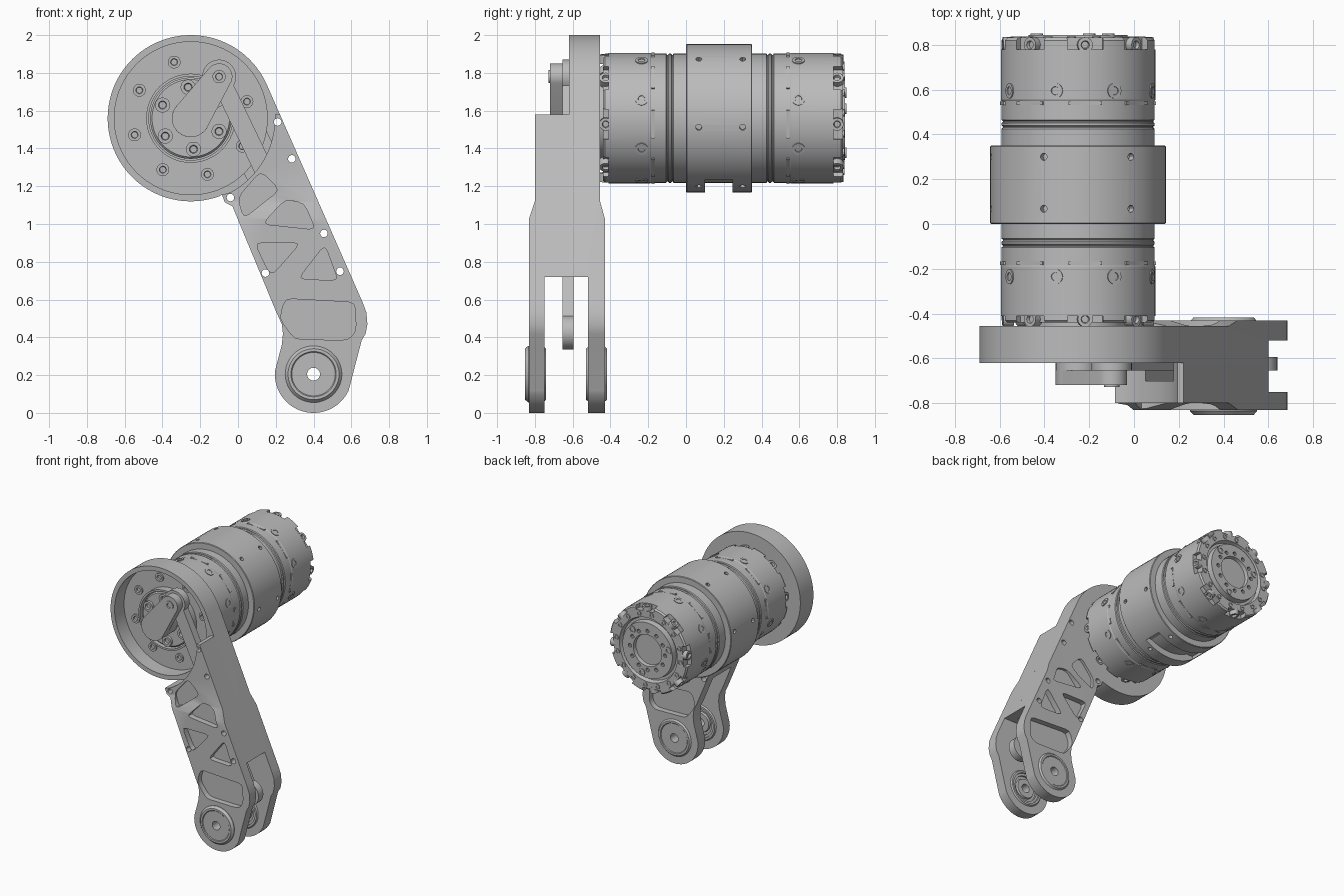
import bpy, bmesh
from math import radians, cos, sin, pi
from mathutils import Matrix, Vector

if "Cube" in bpy.data.objects:
    bpy.data.objects.remove(bpy.data.objects["Cube"])

SHADE = (0.5, 0.5, 0.5, 1)
grey = bpy.data.materials.new("machined grey")
grey.use_nodes = True
grey.diffuse_color = SHADE
grey.node_tree.nodes["Principled BSDF"].inputs["Base Color"].default_value = SHADE

HIP, KNEE, CRANK, ROD_END = (-0.25, 1.56), (0.40, 0.205), (-0.10, 1.78), (0.55, 0.425)


def style(obj):
    mesh = obj.data
    mesh.materials.clear()
    mesh.materials.append(grey)
    mesh.shade_smooth()
    mesh.set_sharp_from_angle(angle=radians(30))
    return obj


def finish(name, bm):
    bmesh.ops.remove_doubles(bm, verts=bm.verts, dist=0.0002)
    bmesh.ops.recalc_face_normals(bm, faces=bm.faces)
    mesh = bpy.data.meshes.new(name)
    bm.to_mesh(mesh)
    bm.free()
    obj = bpy.data.objects.new(name, mesh)
    bpy.context.collection.objects.link(obj)
    return style(obj)


def cut(obj, cutter):
    mod = obj.modifiers.new("cut", 'BOOLEAN')
    mod.operation, mod.object, mod.solver = 'DIFFERENCE', cutter, 'EXACT'
    dg = bpy.context.evaluated_depsgraph_get()
    mesh = bpy.data.meshes.new_from_object(obj.evaluated_get(dg))
    obj.modifiers.clear()
    if mesh.polygons:
        obj.data = mesh
    bpy.data.objects.remove(cutter)
    style(obj)


def along_y(centre):
    return Matrix.Translation((centre[0], 0, centre[1])) @ Matrix.Rotation(-pi / 2, 4, 'X')


def radial(degrees, y):
    # local z points outward from the motor axis
    d = Vector((cos(radians(degrees)), 0, sin(radians(degrees))))
    side = Vector((0, 1, 0))
    rot = Matrix((side.cross(d), side, d)).transposed().to_4x4()
    return Matrix.Translation((HIP[0], y, HIP[1])) @ rot


def lathe(name, profile, places, steps=20, closed=False):
    bm = bmesh.new()
    for place in places:
        before = set(bm.verts)
        vs = [bm.verts.new((r, 0, h)) for r, h in profile]
        pairs = list(zip(vs, vs[1:])) + ([(vs[-1], vs[0])] if closed else [])
        es = [bm.edges.new(p) for p in pairs]
        bmesh.ops.spin(bm, geom=vs + es, axis=(0, 0, 1), cent=(0, 0, 0),
                       angle=2 * pi, steps=steps)
        new = [v for v in bm.verts if v not in before]
        bmesh.ops.transform(bm, matrix=place, verts=new)
    return finish(name, bm)


def rod(r, h0, h1):
    return [(0, h0), (r, h0), (r, h1), (0, h1)]


def screw(r, h0, h1):
    # round head with a driver recess
    return [(0, h0), (r, h0), (r, h1), (r * .55, h1), (r * .45, h1 - .015), (0, h1 - .015)]


def forward(profile):
    return [(r, -h) for r, h in profile]


def boxes(name, specs):
    bm = bmesh.new()
    for lo, hi, place in specs:
        size = [b - a for a, b in zip(lo, hi)]
        mid = [(a + b) / 2 for a, b in zip(lo, hi)]
        bmesh.ops.create_cube(bm, size=1, matrix=place @ Matrix.Translation(mid) @ Matrix.Diagonal((*size, 1)))
    return finish(name, bm)


def prism(name, outlines, lo, hi, axis='y'):
    bm = bmesh.new()
    for pts in outlines:
        rings = [[bm.verts.new((a, t, b) if axis == 'y' else (t, a, b)) for a, b in pts] for t in (lo, hi)]
        bm.faces.new(rings[0])
        bm.faces.new(rings[1])
        for i in range(len(pts)):
            j = (i + 1) % len(pts)
            bm.faces.new((rings[0][i], rings[0][j], rings[1][j], rings[1][i]))
    return finish(name, bm)


def arc(c, r, a0, a1, n):
    return [(c[0] + r * cos(radians(a0 + (a1 - a0) * i / n)),
             c[1] + r * sin(radians(a0 + (a1 - a0) * i / n))) for i in range(n + 1)]


def around(count, radius, start=0):
    return arc(HIP, radius, start, start + 360, count)[:-1]


def rounded(pts):
    # soften polygon corners
    out = []
    for i, p in enumerate(pts):
        p, a, b = Vector(p), Vector(pts[i - 1]), Vector(pts[(i + 1) % len(pts)])
        s, e = [p + (q - p).normalized() * min(.035, (q - p).length * .35) for q in (a, b)]
        out += [tuple(s), tuple(p * .5 + (s + e) * .25), tuple(e)]
    return out


# Leg: back plate carrying the hip ring, and front cover stopping at the ring
foot = arc(KNEE, .205, 175, 335, 30) + [(.655, .385), (.676, .42), (.685, .47), (.68, .53), (.66, .585)]
rear_edge = [(-.085, 1.155), (-.07, 1.115), (-.03, 1.095), (.2, .54), (.232, .47), (.238, .42), (.232, .36)]
plate = prism("back_plate", [foot + arc(HIP, .44, 23.6, 290, 72) + rear_edge], -.62, -.43)
cover = prism("front_cover", [foot + [(.222, 1.58)] + arc(HIP, .445, 2.6, -62, 20) + rear_edge], -.83, -.62)
cut(plate, prism("back_taper", [[(-.4022, .93), (-.455, 1.12), (-.455, 2.1), (-.3, 2.1), (-.3, .93)]], -1, 1, 'x'))
cut(cover, prism("front_taper", [[(-.86, .94), (-.8, 1.12), (-.8, 2.1), (-.9, 2.1), (-.9, .94)]], -1, 1, 'x'))
cut(plate, lathe("hip_recess", [(0, -.9), (.405, -.9), (.405, -.5), (.235, -.5), (.235, -.4), (0, -.4)],
                 [along_y(HIP)], 72))
pockets = [rounded(p) for p in (
    [(.03, 1.03), (.22, 1.18), (.12, 1.28), (0, 1.14)],
    [(.13, 1.0), (.41, .97), (.35, 1.11), (.25, 1.13)],
    [(.09, .9), (.33, .9), (.19, .74), (.16, .75)],
    [(.46, .89), (.32, .71), (.53, .7)],
    [(.25, .605), (.62, .585), (.625, .43), (.58, .385), (.3, .39), (.22, .5)])]
bolts = [(.21, 1.54), (.285, 1.345), (.455, .95), (.54, .75), (.145, .74), (-.04, 1.14)]
capsule = arc(CRANK, .1, 25.6, 205.6, 18) + arc(ROD_END, .1, 205.6, 385.6, 18)
for shell, lo, hi in ((cover, -.9, -.785), (plate, -.475, -.3)):
    cut(shell, boxes("fork_slot", [((0, -.75, -.2), (1, -.52, .72), Matrix())]))
    cut(shell, prism("rod_channel", [capsule], -.7, -.57))
    cut(shell, prism("truss_pockets", pockets, lo, hi))
    cut(shell, lathe("bolt_holes", rod(.02, -1, -.2), [along_y(b) for b in bolts], 16))
    cut(shell, lathe("knee_bore", rod(.1, -1, -.2), [along_y(KNEE)], 32))

# Knee bearing caps on both fork arms
cap = [(.034, .212), (.115, .212), (.12, .217), (.135, .217), (.15, .2), (.15, .125), (.135, .105),
       (.12, .105), (.115, .13), (.08, .13), (.075, .115), (.034, .115)]
for name, s in (("front_knee_cap", 1), ("back_knee_cap", -1)):
    lathe(name, [(r, -.635 - s * h) for r, h in cap], [along_y(KNEE)], 48, True)

# Motor body with ring grooves and recessed end face
motor = lathe("motor_body", [
    (0, -.56), (.1, -.56), (.1, -.545), (.205, -.545), (.215, -.535), (.215, -.44), (.335, -.44), (.345, -.43),
    (.345, -.19), (.342, -.185), (.342, -.105), (.336, -.1), (.336, -.095), (.342, -.09), (.342, -.08),
    (.336, -.075), (.336, -.07), (.342, -.065), (.342, .425), (.336, .43), (.336, .435), (.342, .44),
    (.342, .45), (.336, .455), (.336, .46), (.342, .465), (.342, .55), (.345, .555), (.345, .82),
    (.335, .832), (.255, .832), (.245, .8), (.225, .8), (.22, .843), (.125, .843), (.12, .815), (0, .815)],
    [along_y(HIP)], 72)
TURN = [45 * i for i in range(8)]
cut(motor, boxes("end_notches", [((-.08, lo, .305), (.08, hi, .4), radial(a - 5.5, 0))
                                 for a in TURN for lo, hi in ((-.5, -.41), (.78, .9))]))
cut(motor, lathe("face_holes", rod(.015, .82, .9), [along_y(p) for p in around(12, .155)], 10))
lathe("end_lugs", screw(.034, .29, .338), [radial(a - 5.5, y) for a in TURN for y in (-.425, .8)], 16)
lathe("face_screws", screw(.028, .83, .85), [along_y(p) for p in around(3, .19, 45)], 16)
lathe("rim_screws", screw(.02, .82, .838), [along_y(p) for p in around(16, .283, 5.75)], 12)

# Side screws and thin raised seam tabs
lathe("side_screws", screw(.034, .3, .349), [radial(a + 17, y) for a in TURN for y in (-.235, .595)], 18)
boxes("seam_tabs", [((-.075, y - .008, .3), (.075, y + .008, .342), radial(a - 5.5, 0))
                    for a in TURN for y in (-.175, .54)])

# Clamp band with an open underside
band = lathe("clamp_band", [(.338, 0), (.388, 0), (.392, .004), (.392, .346), (.388, .35), (.338, .35)],
             [along_y(HIP)], 72, True)
cut(band, boxes("band_gap", [((-.47, .1, 1.1), (-.03, .245, 1.26), Matrix())]))
cut(band, lathe("band_holes", rod(.016, .36, .5),
                [radial(-7 + 60 * i, y) for i in range(6) for y in (.068, .3)], 12))

# Output flange, hip screws, crank and connecting rod
lathe("flange_ring", [(.222, -.56), (.236, -.56), (.236, -.46), (.222, -.46)], [along_y(HIP)], 48, True)
lathe("flange_screws", forward(screw(.04, .53, .565)), [along_y(p) for p in around(6, .165, 35)], 18)
lathe("hip_screws", forward(screw(.034, .49, .512)), [along_y(p) for p in around(8, .31, 16.5)], 18)
lathe("crank_hub", rod(.1, -.72, -.54), [along_y(HIP)], 32)
prism("crank_arm", [arc(HIP, .1, 146, 326, 18) + arc(CRANK, .07, -34, 146, 18)], -.72, -.655)
eyes = arc(CRANK, .09, -30.4, 261.6, 28) + arc(ROD_END, .09, 149.6, 441.6, 28)
prism("connecting_rod", [eyes], -.655, -.595)
lathe("crank_pin", forward(screw(.035, .6, .728)), [along_y(CRANK)], 18)
